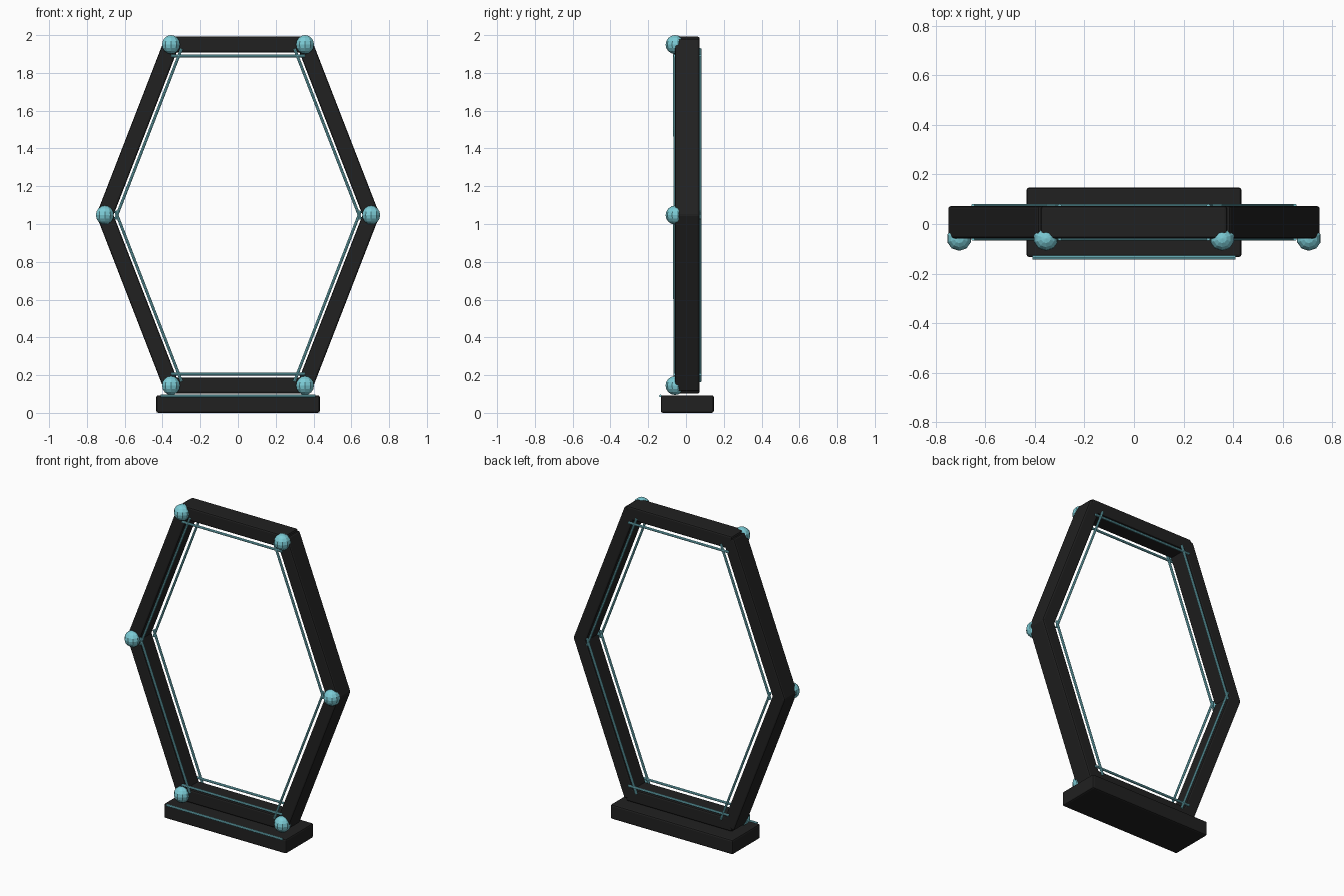
import bpy
from math import atan2
from mathutils import Vector, Matrix

cube = bpy.data.objects.get("Cube")
if cube:
    bpy.data.objects.remove(cube, do_unlink=True)


def make_material(name, color):
    mat = bpy.data.materials.new(name)
    mat.use_nodes = True
    mat.diffuse_color = color
    bsdf = mat.node_tree.nodes["Principled BSDF"]
    bsdf.inputs["Base Color"].default_value = color
    bsdf.inputs["Roughness"].default_value = 0.6
    return mat


BLACK = make_material("matte black", (0.015, 0.015, 0.015, 1))
CYAN = make_material("pale cyan", (0.2, 0.6, 0.67, 1))

MID_Y = 0.007        # depth centre of the frame and base
MID_Z = 1.0475       # height of the hexagon centre
BAR = 0.085          # bar width seen from the front
DEPTH = 0.13         # bar depth
ROD = 0.0075         # light rod radius


def box(name, size, location, tilt=0, bevel=0.01):
    """Bevelled box, tilted about the depth axis."""
    bpy.ops.mesh.primitive_cube_add(size=1, location=location, rotation=(0, -tilt, 0))
    obj = bpy.context.object
    obj.name = name
    obj.data.transform(Matrix.Diagonal((*size, 1)))
    obj.data.materials.append(BLACK)
    mod = obj.modifiers.new("soft edges", 'BEVEL')
    mod.width = bevel
    mod.segments = 2
    return obj


def rod(name, start, end):
    """Thin light rod between two points."""
    axis = end - start
    bpy.ops.mesh.primitive_cylinder_add(vertices=8, radius=ROD, depth=axis.length,
                                        location=(start + end) / 2)
    obj = bpy.context.object
    obj.name = name
    obj.rotation_euler = axis.to_track_quat('Z', 'Y').to_euler()
    obj.data.materials.append(CYAN)


# Hexagon corners, clockwise from the top left as seen from the front
corners = [Vector((x, MID_Y, MID_Z + z)) for x, z in
           ((-0.355, 0.9025), (0.355, 0.9025), (0.705, 0),
            (0.355, -0.9025), (-0.355, -0.9025), (-0.705, 0))]
corner_names = ["top_right", "top_left", "middle_left",
                "bottom_left", "bottom_right", "middle_right"]
side_names = ["top", "upper_left", "lower_left",
              "bottom", "lower_right", "upper_right"]

for i, side in enumerate(side_names):
    a, b = corners[i], corners[(i + 1) % 6]
    edge = b - a
    # Frame bar
    box(side + "_bar", (edge.length + 0.04, DEPTH, BAR), (a + b) / 2,
        atan2(edge.z, edge.x))
    # Light rods inside the frame, at its front and back faces
    inward = Vector((edge.z, 0, -edge.x)).normalized() * 0.06
    for face, sign in (("front", -1), ("back", 1)):
        offset = inward + Vector((0, sign * 0.067, 0))
        rod(f"{side}_{face}_light", a + offset, b + offset)

# Corner bulbs on the front face
for name, corner in zip(corner_names, corners):
    bpy.ops.mesh.primitive_uv_sphere_add(segments=10, ring_count=8, radius=0.05,
                                         location=corner - Vector((0, DEPTH / 2, 0)))
    bulb = bpy.context.object
    bulb.name = name + "_bulb"
    bulb.data.materials.append(CYAN)

# Base with its front light rod
box("base", (0.866, 0.28, 0.093), (0, MID_Y, 0.0465))
rod("base_light", Vector((-0.41, -0.135, 0.09)), Vector((0.41, -0.135, 0.09)))
